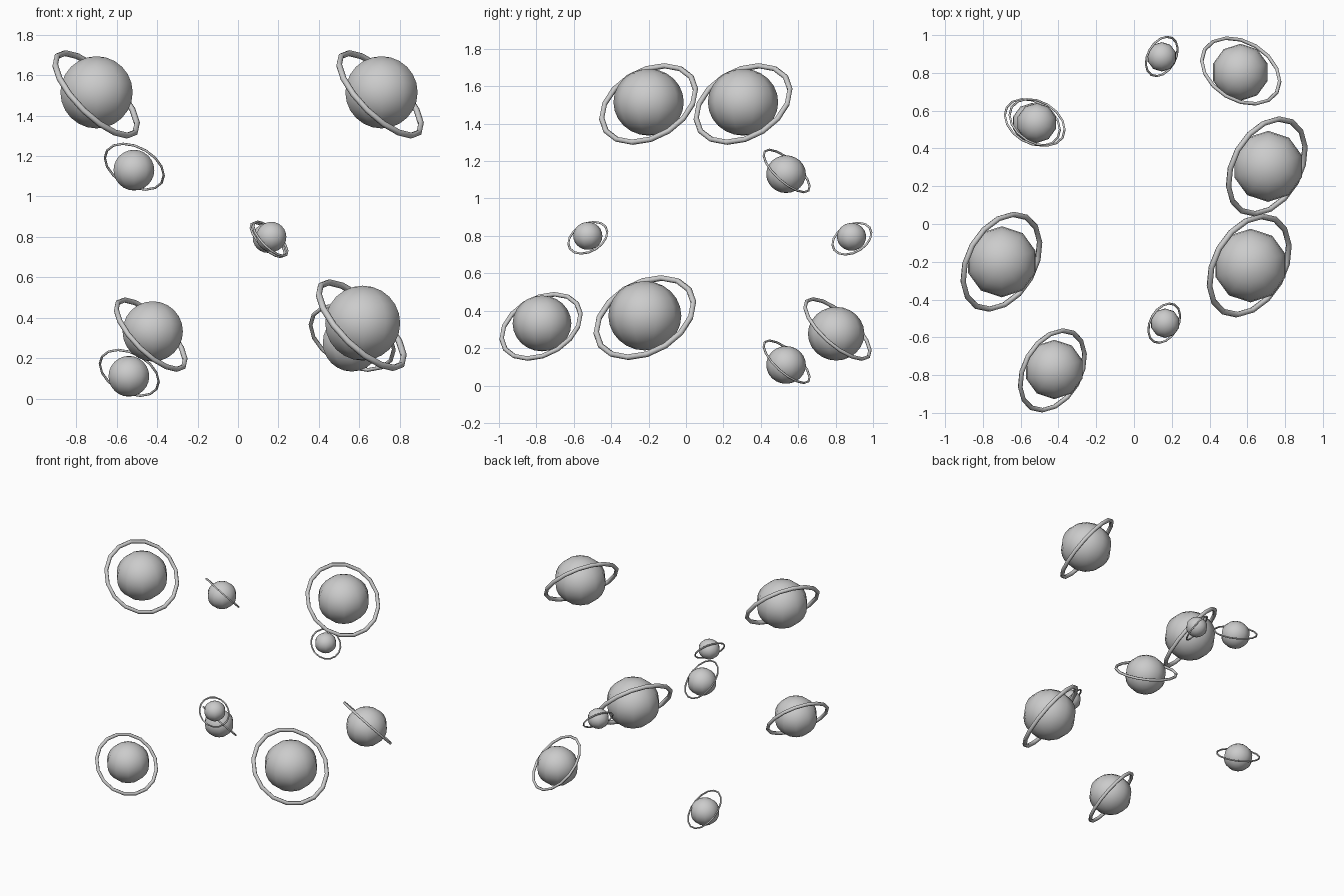
import bpy
from mathutils import Vector

# ring tilt directions: one family is the other turned about z
TILT_A = Vector((0.66, -0.37, 0.655))
TILT_B = Vector((0.37, 0.62, 0.69))


def globe(name, loc, r):
    # ten-sided sphere, slightly squashed at the poles
    bpy.ops.mesh.primitive_uv_sphere_add(segments=10, ring_count=12, radius=r, location=loc)
    ob = bpy.context.object
    ob.name = name
    ob.scale.z = 0.95
    bpy.ops.object.shade_smooth()


def ring(name, loc, r, tube, normal):
    bpy.ops.mesh.primitive_torus_add(major_segments=16, minor_segments=6,
                                     major_radius=r, minor_radius=tube, location=loc,
                                     rotation=normal.to_track_quat('Z', 'Y').to_euler())
    bpy.context.object.name = name
    bpy.ops.object.shade_smooth()


# globe centre, globe radius, ring centre, ring radius, tube radius, tilt
planets = {
    "upper_left": ((-0.70, -0.20, 1.515), 0.188, (-0.702, -0.20, 1.505), 0.27, 0.015, TILT_A),
    "upper_right": ((0.71, 0.305, 1.515), 0.188, (0.703, 0.305, 1.505), 0.27, 0.015, TILT_A),
    "lower_right": ((0.617, -0.22, 0.373), 0.195, (0.61, -0.22, 0.363), 0.28, 0.016, TILT_A),
    "lower_front": ((-0.422, -0.77, 0.332), 0.157, (-0.432, -0.775, 0.316), 0.227, 0.013, TILT_A),
    "small_front": ((0.165, -0.525, 0.80), 0.078, (0.16, -0.525, 0.79), 0.112, 0.006, TILT_A),
    "small_back": ((0.147, 0.885, 0.795), 0.078, (0.147, 0.887, 0.785), 0.112, 0.006, TILT_A),
    "lower_back": ((0.563, 0.803, 0.277), 0.151, (0.565, 0.81, 0.302), 0.222, 0.010, TILT_B),
    "upper_back": ((-0.515, 0.535, 1.13), 0.106, (-0.513, 0.538, 1.147), 0.157, 0.006, TILT_B),
    "bottom_back": ((-0.54, 0.535, 0.11), 0.106, (-0.538, 0.538, 0.127), 0.157, 0.006, TILT_B),
}

for key, (gc, gr, rc, rr, tube, tilt) in planets.items():
    globe(key + "_planet", gc, gr)
    ring(key + "_ring", rc, rr, tube, tilt)
